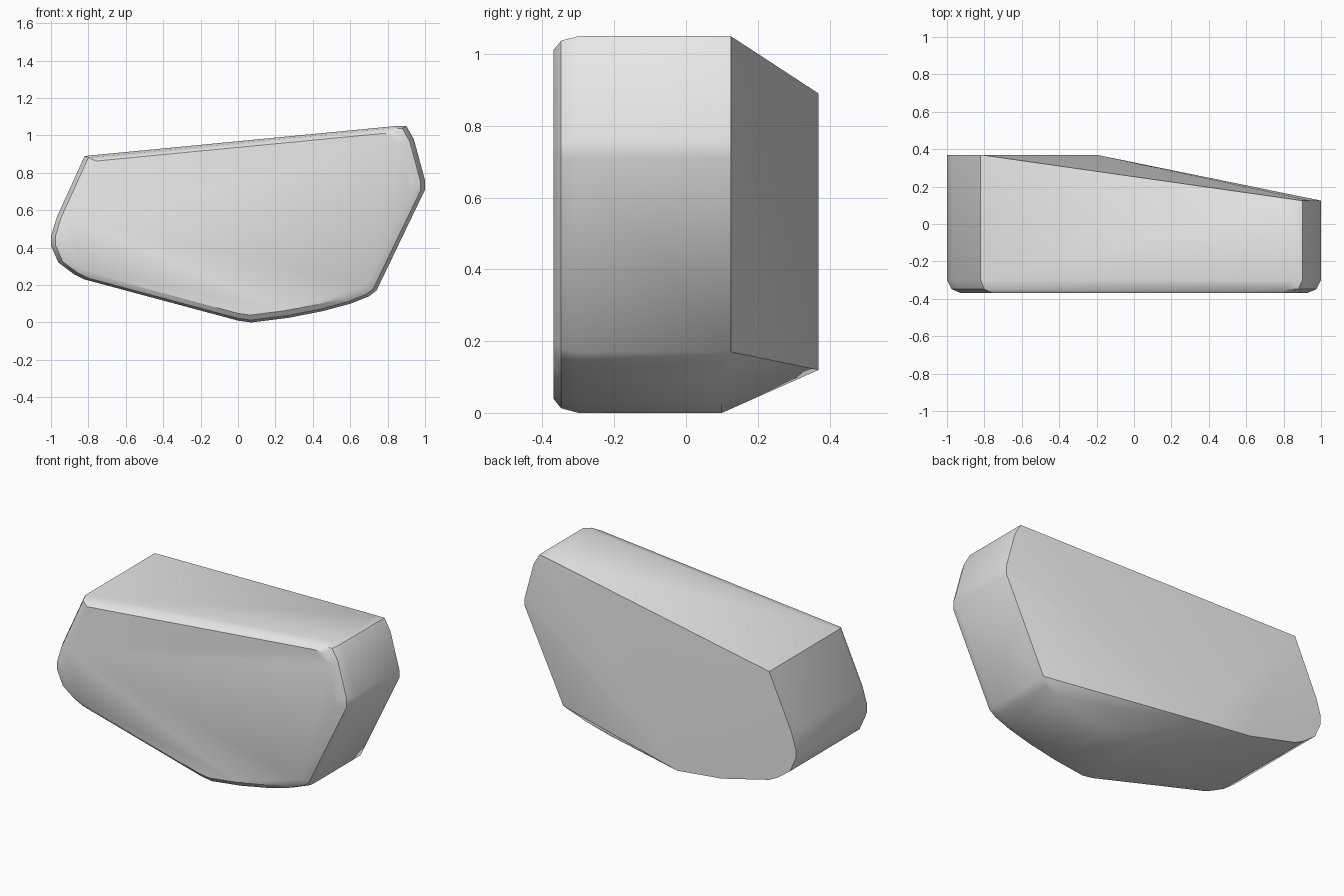
import bpy
import bmesh
import math

cube = bpy.data.objects.get("Cube")
if cube:
    bpy.data.objects.remove(cube, do_unlink=True)

# Stone colour
stone = bpy.data.materials.new("light grey stone")
stone.use_nodes = True
grey = (0.8, 0.8, 0.8, 1)
stone.diffuse_color = grey
stone.node_tree.nodes["Principled BSDF"].inputs["Base Color"].default_value = grey

# Outline of the slab in x, z: crown and right side, belly, left side
right_side = [(0.84, 1.05), (0.90, 1.05), (0.94, 0.98), (1.0, 0.76), (1.0, 0.71), (0.74, 0.17)]
belly = [(0.70, 0.14), (0.60, 0.10), (0.45, 0.06), (0.27, 0.025), (0.07, 0), (0, 0.01)]
left_side = [(-0.82, 0.23), (-0.88, 0.26), (-0.96, 0.32), (-1, 0.41), (-1, 0.46),
             (-0.97, 0.56), (-0.82, 0.89)]
# Lower rear edge, lifted clear of the belly
rear_edge = [(-0.5, 0.152), (-0.2, 0.12)]


def ring(points, y, scale=1.0):
    """Place an outline at depth y, drawn in towards the middle."""
    return [(x * scale, y, 0.53 + (z - 0.53) * scale) for x, z in points]


outline = right_side + belly + left_side
points = ring(outline, -0.30) + ring(outline, -0.348, 0.976) + ring(outline, -0.37, 0.925)
points += ring(right_side, 0.125) + ring(belly, 0.10)
points += ring(left_side + rear_edge, 0.37)

# Stone body: a convex wrap of the rounded front and the slanted rear
bm = bmesh.new()
for p in points:
    bm.verts.new(p)
hull = bmesh.ops.convex_hull(bm, input=bm.verts)
spare = {v for v in hull["geom_interior"] + hull["geom_unused"]
         if isinstance(v, bmesh.types.BMVert) and v.is_valid}
bmesh.ops.delete(bm, geom=list(spare), context="VERTS")
bmesh.ops.dissolve_limit(bm, angle_limit=math.radians(1), verts=bm.verts, edges=bm.edges)
bmesh.ops.recalc_face_normals(bm, faces=bm.faces)

mesh = bpy.data.meshes.new("rock")
bm.to_mesh(mesh)
bm.free()
mesh.materials.append(stone)
rock = bpy.data.objects.new("rock", mesh)
bpy.context.collection.objects.link(rock)

# Smooth shading with crisp main edges
bpy.ops.object.select_all(action="DESELECT")
rock.select_set(True)
bpy.context.view_layer.objects.active = rock
bpy.ops.object.shade_smooth_by_angle(angle=math.radians(35))
